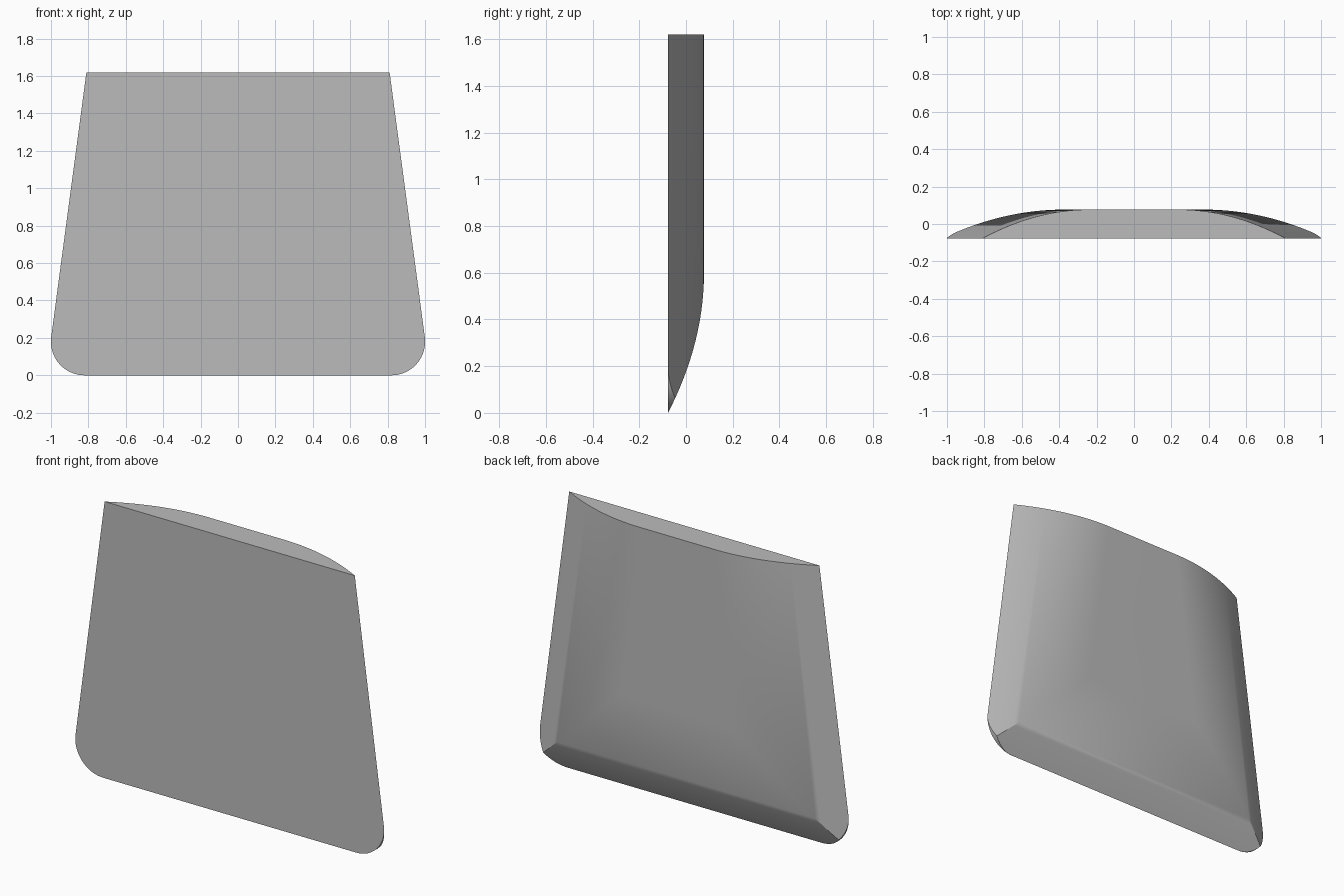
import bpy, bmesh
from math import cos, sin, atan
from mathutils import Vector

cube = bpy.data.objects.get("Cube")
if cube:
    bpy.data.objects.remove(cube)

HEIGHT, FRONT, THICK = 1.62, -0.077, 0.154
BASE_X, TAPER = 1.026, 0.133           # side edge: x = BASE_X - TAPER * z
SIDE_BEVEL, BOTTOM_BEVEL = 0.57, 0.6   # widths of the curved borders
STEPS, RADIUS, ARC_STEPS = 24, 0.18, 16

bm = bmesh.new()


def ring(t):
    """Outline moved inward by fraction t, raised along the curved border."""
    y = FRONT + THICK * (1 - (1 - t) ** 2)
    z = BOTTOM_BEVEL * t

    def edge_x(h):
        return BASE_X - TAPER * h - SIDE_BEVEL * t

    pts = [(-edge_x(HEIGHT), HEIGHT), (-edge_x(z), z), (edge_x(z), z), (edge_x(HEIGHT), HEIGHT)]
    return [bm.verts.new((px, y, pz)) for px, pz in pts]


# Domed slab: curved sides and bottom, flat front, back and top
rings = [ring(i / STEPS) for i in range(STEPS + 1)]
for a, b in zip(rings, rings[1:]):
    for i in range(3):
        bm.faces.new((a[i], a[i + 1], b[i + 1], b[i]))
bm.faces.new(rings[0])
bm.faces.new(rings[-1])
bm.faces.new([r[0] for r in rings] + [r[3] for r in reversed(rings)])
bmesh.ops.recalc_face_normals(bm, faces=bm.faces)

# Round the two lower corners with straight cuts around an arc
lean = atan(TAPER)
centre_x = BASE_X - TAPER * RADIUS - RADIUS / cos(lean)
sweep = lean + 1.5708
for side in (-1, 1):
    for k in range(ARC_STEPS):
        ang = lean - sweep * (k + 0.5) / ARC_STEPS
        normal = Vector((side * cos(ang), 0, sin(ang)))
        reach = RADIUS * cos(sweep / ARC_STEPS / 2)
        point = Vector((side * centre_x, 0, RADIUS)) + normal * reach
        cut = bmesh.ops.bisect_plane(bm, geom=bm.verts[:] + bm.edges[:] + bm.faces[:], dist=1e-6,
                                     plane_co=point, plane_no=normal, clear_outer=True)
        rim = [e for e in cut["geom_cut"] if isinstance(e, bmesh.types.BMEdge) and e.is_boundary]
        bmesh.ops.holes_fill(bm, edges=rim, sides=0)
bmesh.ops.recalc_face_normals(bm, faces=bm.faces)

mesh = bpy.data.meshes.new("curved_panel")
bm.to_mesh(mesh)
bm.free()
panel = bpy.data.objects.new("curved_panel", mesh)
bpy.context.collection.objects.link(panel)

# Plain grey finish
grey = bpy.data.materials.new("plain_grey")
grey.use_nodes = True
colour = (0.5, 0.5, 0.5, 1)
grey.diffuse_color = colour
grey.node_tree.nodes["Principled BSDF"].inputs["Base Color"].default_value = colour
mesh.materials.append(grey)

bpy.ops.object.select_all(action="DESELECT")
panel.select_set(True)
bpy.context.view_layer.objects.active = panel
bpy.ops.object.shade_smooth_by_angle(angle=0.5236)
